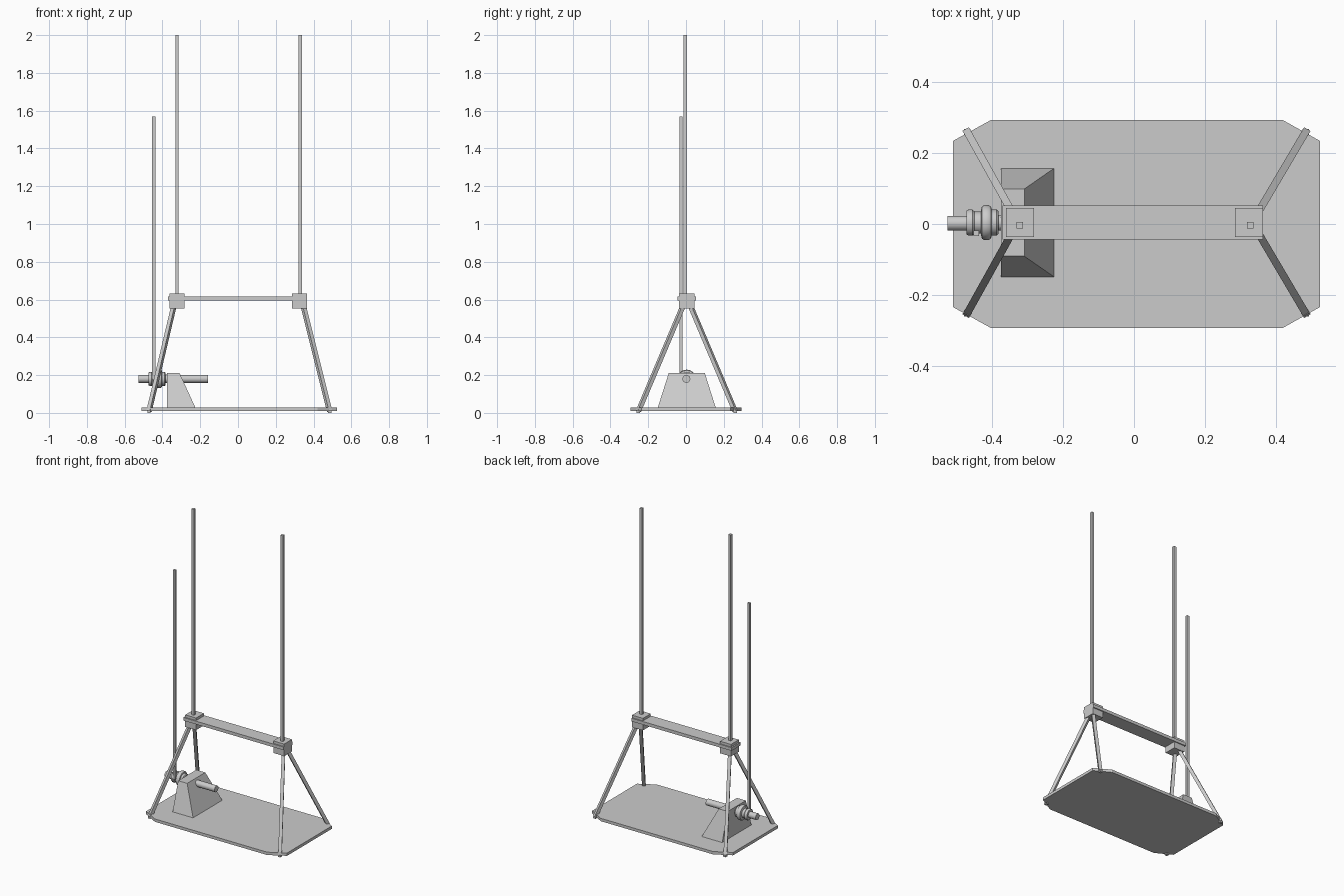
import bpy, bmesh
from math import cos, sin, pi
from mathutils import Vector

if "Cube" in bpy.data.objects:
    bpy.data.objects.remove(bpy.data.objects["Cube"])

def make(name, verts, faces):
    me = bpy.data.meshes.new(name)
    me.from_pydata(verts, [], faces)
    bm = bmesh.new()
    bm.from_mesh(me)
    bmesh.ops.recalc_face_normals(bm, faces=bm.faces)
    bm.to_mesh(me)
    bm.free()
    ob = bpy.data.objects.new(name, me)
    bpy.context.collection.objects.link(ob)
    return ob

def loft(name, rings):
    # Join equal-length rings of points and cap both ends
    n = len(rings[0])
    faces = [tuple(range(n)), tuple(range((len(rings) - 1) * n, len(rings) * n))]
    for k in range(len(rings) - 1):
        for i in range(n):
            j = (i + 1) % n
            faces.append((k*n + i, k*n + j, k*n + n + j, k*n + n + i))
    return make(name, [tuple(p) for r in rings for p in r], faces)

def rect(x0, x1, y0, y1, z):
    return [(x0, y0, z), (x1, y0, z), (x1, y1, z), (x0, y1, z)]

def box(name, x0, x1, y0, y1, z0, z1):
    return loft(name, [rect(x0, x1, y0, y1, z0), rect(x0, x1, y0, y1, z1)])

def beam(name, a, b, w):
    # Square bar between two points
    a, b = Vector(a), Vector(b)
    d = (b - a).normalized()
    side = d.cross(Vector((0, 0, 1))).normalized()
    up = side.cross(d)
    h = w / 2
    corners = [side*s*h + up*t*h for s, t in ((-1, -1), (1, -1), (1, 1), (-1, 1))]
    return loft(name, [[p + c for c in corners] for p in (a, b)])

def lathe_x(name, profile, y, z, sides=16):
    rings = [[(x, y + r*cos(2*pi*i/sides), z + r*sin(2*pi*i/sides)) for i in range(sides)]
             for x, r in profile]
    ob = loft(name, rings)
    bpy.ops.object.select_all(action='DESELECT')
    ob.select_set(True)
    bpy.context.view_layer.objects.active = ob
    bpy.ops.object.shade_smooth_by_angle(angle=0.6)
    return ob

CY = 0.004

# Platform with cut corners
outline = [(-.404, -.294), (.42, -.294), (.525, -.235), (.525, .235),
           (.42, .294), (-.404, .294), (-.511, .235), (-.511, -.235)]
loft("platform", [[(x, y, z) for x, y in outline] for z in (.009, .028)])

# Spreader beam, joint blocks, hanging ropes and slanted struts
box("spreader_beam", -.371, .364, CY - .048, CY + .048, .595, .616)
for side, bx, top_x, foot_x in (("left", -.322, -.335, -.471), ("right", .325, .341, .485)):
    box(side + "_joint_block", bx - .04, bx + .04, CY - .041, CY + .041, .553, .633)
    rx = -.323 if side == "left" else .329
    box(side + "_rope", rx - .009, rx + .009, -.013, .005, .6, 2.0)
    for tag, s in (("front", -1), ("back", 1)):
        beam(f"{side}_{tag}_strut", (top_x, CY + s*.012, .585),
             (foot_x, CY + s*.256, .009), .021)

# Winch pedestal
loft("winch_pedestal", [rect(-.376, -.222, CY - .156, CY + .156, .02),
                        rect(-.376, -.31, CY - .095, CY + .095, .212)])

# Winch shaft, spool and its rope
lathe_x("winch_shaft", [(-.527, .021), (-.16, .021)], .002, .18)
spool = [(-.473, .02), (-.473, .034), (-.467, .037), (-.457, .037), (-.45, .031),
         (-.433, .031), (-.43, .045), (-.424, .049), (-.41, .049), (-.404, .045),
         (-.402, .037), (-.388, .037), (-.383, .032), (-.383, .022), (-.372, .022)]
lathe_x("winch_spool", spool, .004, .18)
box("winch_rope", -.454, -.438, -.034, -.018, .18, 1.57)

# Ground contact pads under the strut feet
for x in (-.471, .485):
    for s in (-1, 1):
        box("strut_foot", x - .009, x + .009, CY + s*.256 - .009, CY + s*.256 + .009, 0, .012)
